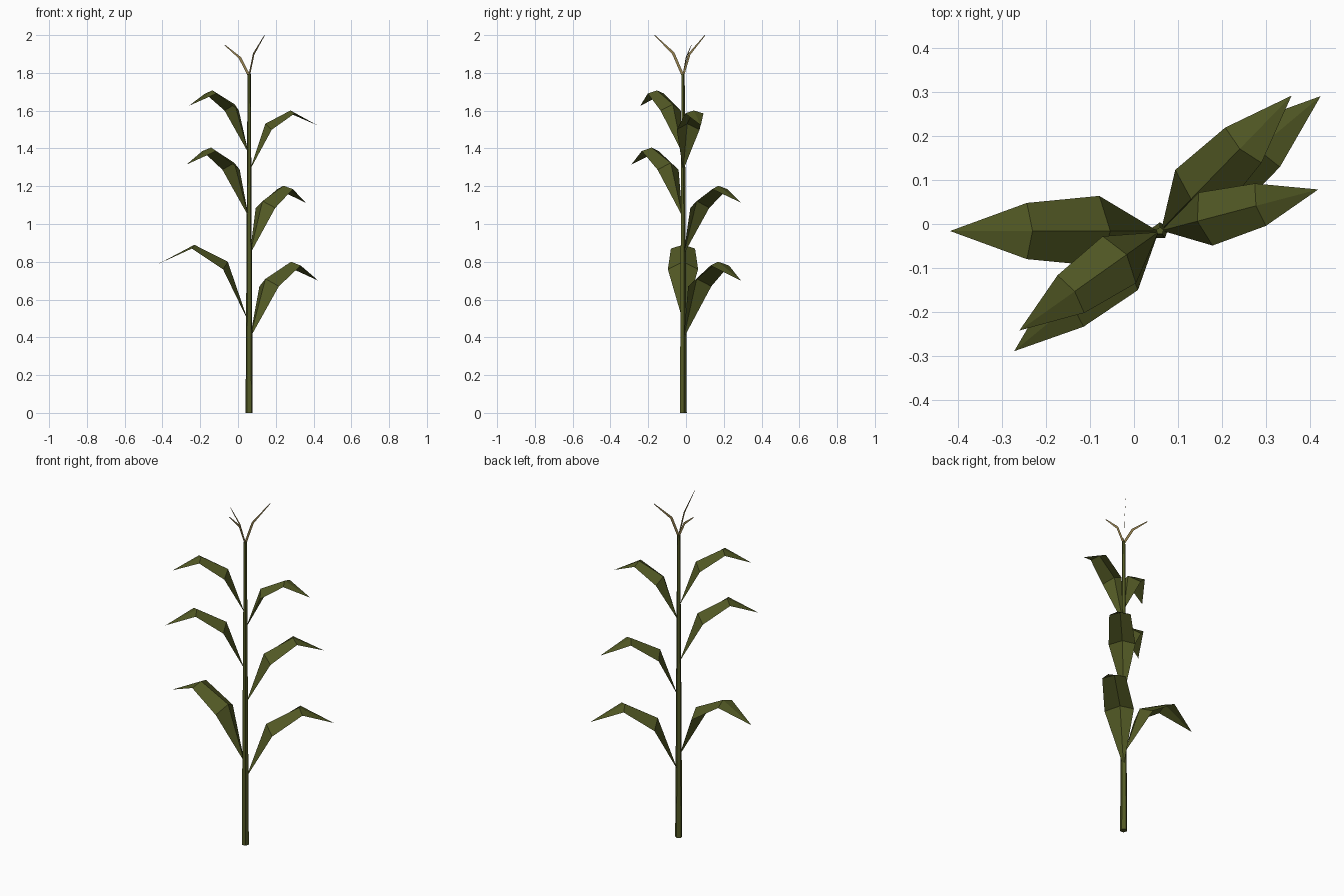
import bpy, math
from mathutils import Vector

if "Cube" in bpy.data.objects:
    bpy.data.objects.remove(bpy.data.objects["Cube"])

CENTRE = Vector((0.059, -0.016, 0))


def material(name, rgb):
    m = bpy.data.materials.new(name)
    m.diffuse_color = (*rgb, 1)
    m.use_nodes = True
    m.node_tree.nodes["Principled BSDF"].inputs["Base Color"].default_value = m.diffuse_color
    return m


green = material("leaf_green", (0.085, 0.10, 0.018))
tan = material("tassel_tan", (0.30, 0.22, 0.08))


def make(name, verts, faces, mat):
    me = bpy.data.meshes.new(name)
    me.from_pydata(verts, [], faces)
    me.materials.append(mat)
    ob = bpy.data.objects.new(name, me)
    bpy.context.collection.objects.link(ob)
    return ob


def place(r, side, z, angle):
    """Point at radius r along angle, shifted sideways, at height z."""
    a = math.radians(angle)
    return CENTRE + Vector((r * math.cos(a) - side * math.sin(a),
                            r * math.sin(a) + side * math.cos(a), z))


# Stalk: tapering five-sided prism, flat side to the front
N = 5
verts = [place(rad, 0, z, 90 + 360 * i / N)
         for rad, z in ((0.02, 0), (0.009, 1.795)) for i in range(N)]
faces = [(i, (i + 1) % N, N + (i + 1) % N, N + i) for i in range(N)]
faces += [tuple(reversed(range(N))), tuple(range(N, 2 * N))]
make("stalk", verts, faces, green)


# Leaves: arched blades with a raised midrib
def leaf(name, base, scale, angle):
    pts = [(0.005, 0, 0),
           (0.138, 0.08, 0.275), (0.113, 0, 0.315), (0.138, -0.08, 0.275),
           (0.303, 0.064, 0.385), (0.290, 0, 0.405), (0.303, -0.064, 0.385),
           (0.478, 0, 0.305)]
    vs = [place(r * scale, s * scale, base + z * scale, angle) for r, s, z in pts]
    make(name, vs, [(0, 2, 1), (0, 3, 2), (1, 2, 5, 4), (2, 3, 6, 5),
                    (4, 5, 7), (5, 6, 7)], green)


for i, (base, scale, angle) in enumerate([
        (0.395, 1.0, 40), (0.485, 1.0, 180), (0.838, 0.9, 45.8),
        (1.04, 0.9, 219.5), (1.285, 0.78, 14.7), (1.375, 0.82, 215.3)]):
    leaf(f"leaf_{i + 1}", base, scale, angle)


# Tassel: three thin upright ribbons bending outward
def tassel(name, angle, bend, tip):
    w = 0.006
    rows = [((0, 1.785), w), (bend, w), (tip, 0.002)]
    vs = []
    for (r, z), h in rows:
        vs += [place(r - h, 0, z + h * 0.6, angle), place(r + h, 0, z - h * 0.6, angle)]
    make(name, vs, [(0, 1, 3, 2), (2, 3, 5, 4)], tan)


tassel("tassel_1", 161, (0.052, 1.88), (0.137, 1.948))
tassel("tassel_2", 270, (0.052, 1.905), (0.150, 1.999))
tassel("tassel_3", 55, (0.042, 1.90), (0.142, 1.999))
